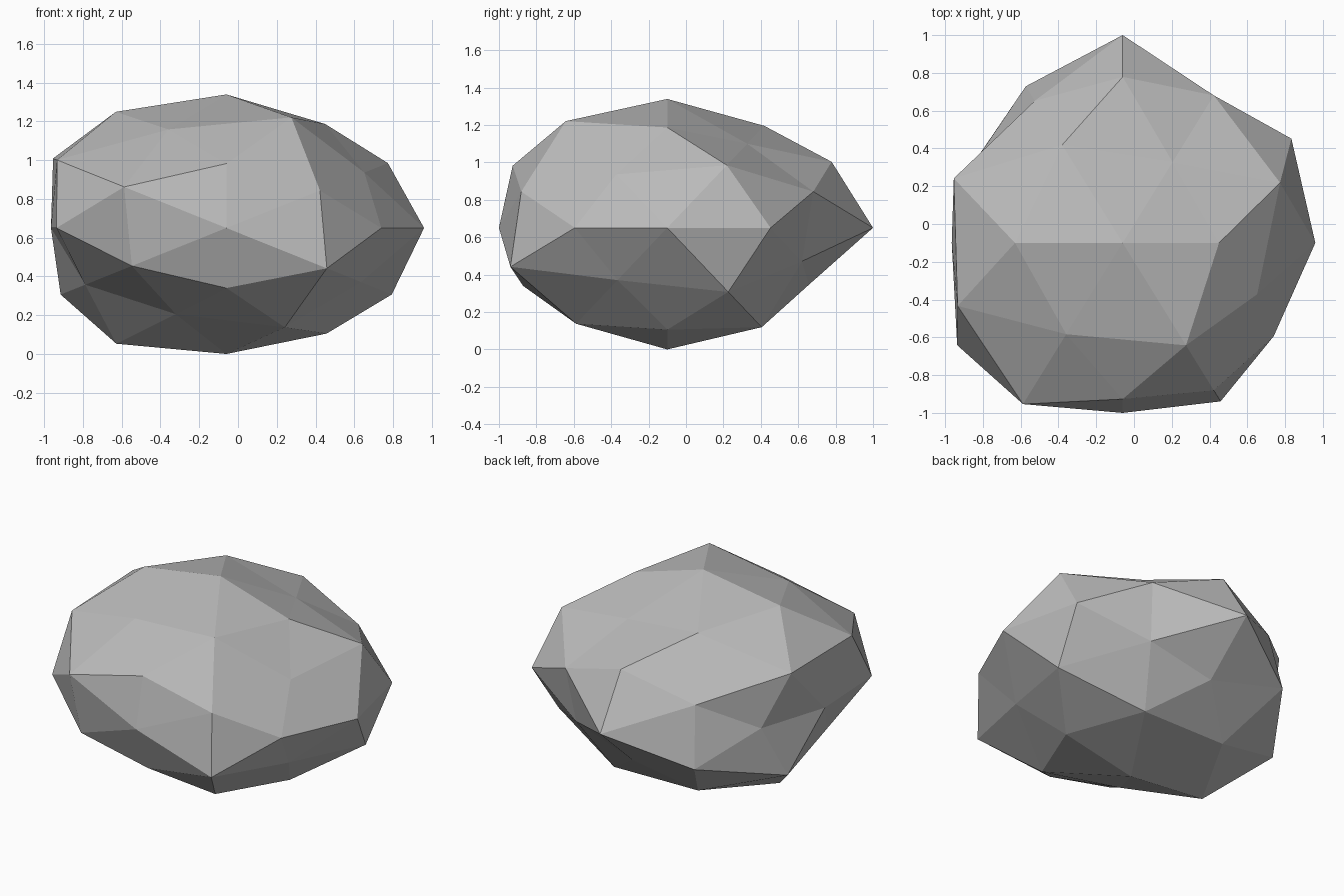
import bpy, bmesh
from itertools import product
from mathutils import Vector

default = bpy.data.objects.get("Cube")
if default:
    bpy.data.objects.remove(default, do_unlink=True)

# Plain grey stone
stone = bpy.data.materials.new("stone_grey")
stone.use_nodes = True
grey = (0.5, 0.5, 0.5, 1.0)
stone.diffuse_color = grey
bsdf = stone.node_tree.nodes["Principled BSDF"]
bsdf.inputs["Base Color"].default_value = grey
bsdf.inputs["Roughness"].default_value = 0.9

# Families of points on a sphere, each with the bulge or dent of its members.
# Members run through the signs of x, y and z, plus before minus.
FAMILIES = [
    ((1, 0, 0), (1.02, .905)),
    ((0, 1, 0), (1.10, .90)),
    ((0, 0, 1), (1.06, 1.0)),
    ((.526, 0, .851), (.97, .985, 1.084, 1.08)),
    ((0, .851, .526), (1.033, .89, .972, .907)),
    ((.851, .526, 0), (1.05, .94, .89, 1.03)),
    ((.309, .5, .809), (.855, 1.01, 1.085, .975, 1.037, 1.0, .967, .845)),
    ((.809, .309, .5), (1.03, 1.055, .88, .86, 1.105, 1.057, 1.08, .90)),
    ((.5, .809, .309), (.965, .89, .965, 1.037, .93, 1.025, 1.055, .975)),
]
CENTRE = Vector((-.06, -.10, .65))
FLATTEN = Vector((1, 1, .65))


def signed(point):
    """All mirror images of a point across the three axis planes."""
    choices = [(c, -c) if c else (0,) for c in point]
    return [Vector(p).normalized() for p in product(*choices)]


# Faceted ball: hull over the even sphere, then push each corner in or out
bm = bmesh.new()
corners = []
for point, radii in FAMILIES:
    for direction, radius in zip(signed(point), radii):
        corners.append((bm.verts.new(direction), radius))
bmesh.ops.convex_hull(bm, input=bm.verts[:])
for vert, radius in corners:
    vert.co = CENTRE + vert.co * radius * FLATTEN
bmesh.ops.recalc_face_normals(bm, faces=bm.faces[:])
for face in bm.faces:
    face.smooth = False

mesh = bpy.data.meshes.new("boulder")
bm.to_mesh(mesh)
bm.free()
mesh.materials.append(stone)
boulder = bpy.data.objects.new("boulder", mesh)
bpy.context.collection.objects.link(boulder)
